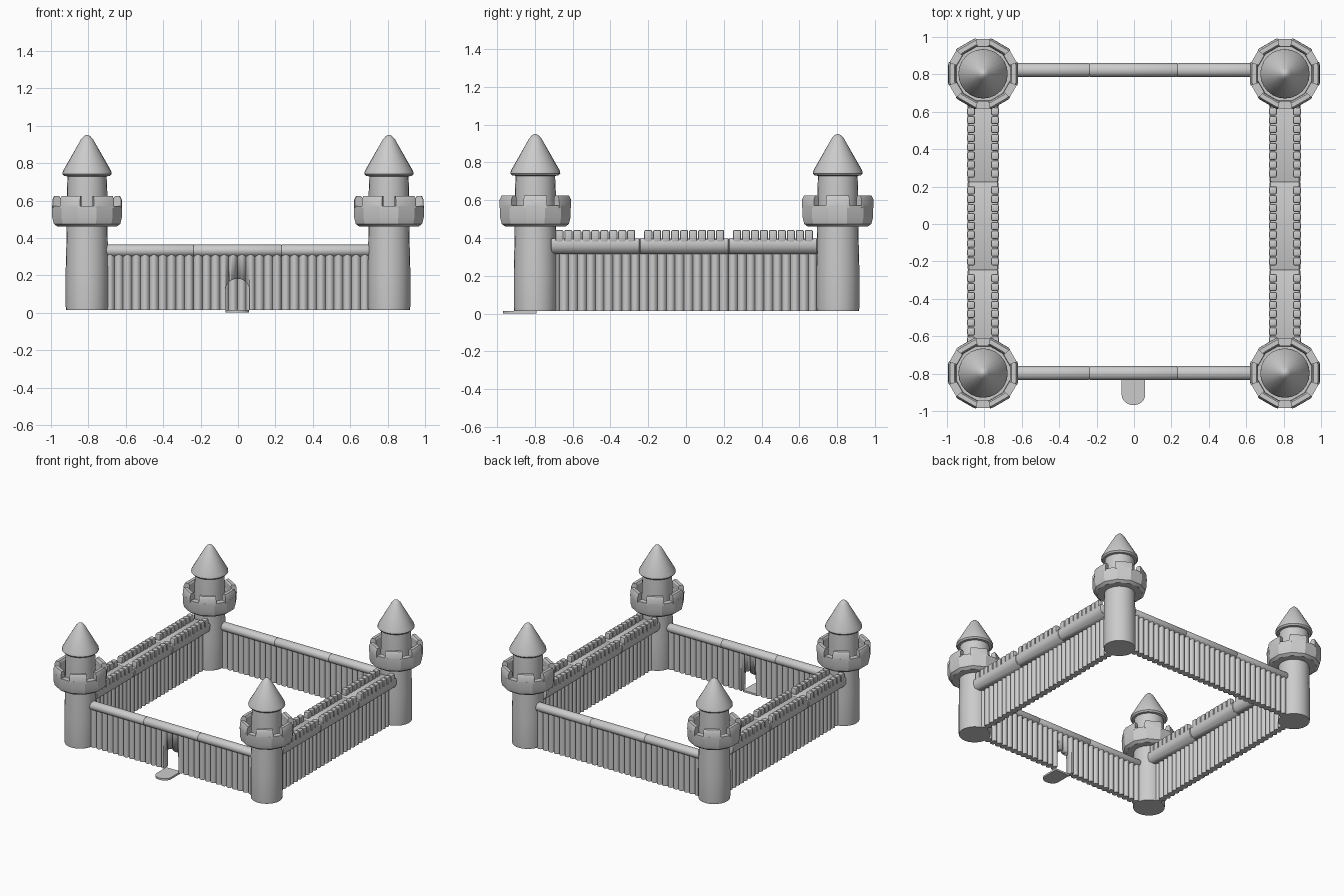
import bpy, bmesh, math
from math import pi, sin, cos, radians

if "Cube" in bpy.data.objects:
    bpy.data.objects.remove(bpy.data.objects["Cube"])

Z0 = 0.015
TX, TYF, TYB = 0.807, -0.797, 0.803


def finish(name, bm, angle=35, loc=(0, 0, 0), rot=0):
    bmesh.ops.remove_doubles(bm, verts=bm.verts, dist=1e-5)
    bmesh.ops.recalc_face_normals(bm, faces=bm.faces)
    me = bpy.data.meshes.new(name)
    bm.to_mesh(me)
    bm.free()
    ob = bpy.data.objects.new(name, me)
    bpy.context.collection.objects.link(ob)
    ob.location = loc
    ob.rotation_euler.z = rot
    me.shade_smooth()
    bpy.ops.object.select_all(action='DESELECT')
    ob.select_set(True)
    bpy.context.view_layer.objects.active = ob
    bpy.ops.object.shade_smooth_by_angle(angle=radians(angle))
    return ob


def lathe(bm, profile, n, offset=0.0):
    rings = [[bm.verts.new((r * cos(offset + 2 * pi * i / n), r * sin(offset + 2 * pi * i / n), z))
              for i in range(n)] for r, z in profile]
    for a, b in zip(rings, rings[1:]):
        for i in range(n):
            j = (i + 1) % n
            bm.faces.new((a[i], a[j], b[j], b[i]))
    bm.faces.new(rings[0])
    bm.faces.new(rings[-1])


def loft(bm, loops):
    rings = [[bm.verts.new(p) for p in lp] for lp in loops]
    n = len(rings[0])
    for a, b in zip(rings, rings[1:]):
        for i in range(n):
            j = (i + 1) % n
            bm.faces.new((a[i], a[j], b[j], b[i]))
    bm.faces.new(rings[0])
    bm.faces.new(rings[-1])


def tower(tag, loc):
    # shaft
    bm = bmesh.new()
    lathe(bm, [(.112, Z0), (.114, .03), (.114, .24), (.111, .36), (.109, .47)], 24)
    finish("tower_shaft_" + tag, bm, loc=loc)
    # twelve-sided parapet bowl
    bm = bmesh.new()
    lathe(bm, [(.10, .46), (.163, .46), (.184, .475), (.193, .51), (.193, .572),
               (.15, .572), (.148, .535), (.09, .535)], 12, pi / 12)
    finish("tower_parapet_" + tag, bm, 25, loc)
    # merlons on the parapet
    bm = bmesh.new()
    prof = [(.15, .56), (.193, .56), (.192, .605), (.182, .625), (.158, .625), (.15, .612)]
    for k in range(6):
        c = k * pi / 3
        loft(bm, [[(r * cos(c + d), r * sin(c + d), z) for r, z in prof]
                  for d in (-.33, -pi / 12, pi / 12, .33)])
    finish("tower_merlons_" + tag, bm, 25, loc)
    # turret and pointed roof
    bm = bmesh.new()
    lathe(bm, [(.108, .53), (.108, .65), (.104, .74)], 24)
    finish("tower_turret_" + tag, bm, loc=loc)
    bm = bmesh.new()
    lathe(bm, [(.09, .728), (.122, .731), (.132, .742), (.129, .758), (.032, .928),
               (.016, .945), (.003, .951)], 24)
    finish("tower_roof_" + tag, bm, loc=loc)


def log_wall(name, length, top, loc, rot=0, n=10):
    # palisade of vertical logs with a scalloped outline
    pitch, side = length / n, []
    for k in range(n):
        for s in range(5):
            t = s / 5
            side.append((-length / 2 + (k + t) * pitch, .009 + .019 * sin(pi * t) ** .6))
    side.append((length / 2, .009))
    outline = [(x, -y) for x, y in side] + [(x, y) for x, y in reversed(side)]
    bm = bmesh.new()
    loft(bm, [[(x, y, z) for x, y in outline] for z in (Z0, top)])
    return finish(name, bm, 50, loc, rot)


def rail(name, prof, length, loc, rot=0):
    # capping beam with small chamfered ends
    h, cz = length / 2, sum(z for _, z in prof) / len(prof)
    bm = bmesh.new()
    loft(bm, [[(x, y * s, cz + (z - cz) * s) for y, z in prof]
              for x, s in ((-h, .94), (-h + .004, 1), (h - .004, 1), (h, .94))])
    finish(name, bm, 40, loc, rot)


for tag, sx, y in (("front_left", -1, TYF), ("front_right", 1, TYF),
                   ("back_left", -1, TYB), ("back_right", 1, TYB)):
    tower(tag, (sx * TX, y, 0))

SEG = .47
round_prof = [(.037 * cos(2 * pi * i / 16), .332 + .033 * sin(2 * pi * i / 16)) for i in range(16)]
walk_prof = [(-.045, .315), (.045, .315), (.068, .328), (.082, .352), (.083, .385),
             (.076, .398), (-.076, .398), (-.083, .385), (-.082, .352), (-.068, .328)]

# front and back walls
gate_wall = None
for tag, y in (("front", TYF), ("back", .823)):
    for k in (-1, 0, 1):
        x = k * SEG - .003
        w = log_wall(f"{tag}_wall_{k + 2}", SEG, .325, (x, y, 0))
        rail(f"{tag}_rail_{k + 2}", round_prof, SEG, (x, y, 0))
        if tag == "front" and k == 0:
            gate_wall = w

# side walls with walkway and two rows of small merlons
for tag, sx in (("left", -1), ("right", 1)):
    for k in (-1, 0, 1):
        loc = (sx * TX, k * SEG - .01, 0)
        log_wall(f"{tag}_wall_{k + 2}", SEG, .33, loc, pi / 2)
        rail(f"{tag}_walkway_{k + 2}", walk_prof, SEG, loc, pi / 2)
        bm = bmesh.new()
        for i in range(9):
            for u in (-1, 1):
                b = bmesh.ops.create_cube(bm, size=1)["verts"]
                for v in b:
                    v.co = (v.co.x * .042 + u * .064, v.co.y * .043 + (i - 4) * .0475, v.co.z * .065 + .411)
        bmesh.ops.bevel(bm, geom=bm.edges[:], offset=.009, segments=2, profile=.5, affect='EDGES')
        finish(f"{tag}_wall_merlons_{k + 2}", bm, 40, loc)

# arched gate opening
GW, SP, GX = .063, .125, -.003
arch = [(-GW, 0)] + [(-GW * cos(pi * i / 12), SP + .057 * sin(pi * i / 12)) for i in range(13)] + [(GW, 0)]
bm = bmesh.new()
loft(bm, [[(x, y, z - (.1 if z == 0 else 0)) for x, z in arch] for y in (-.1, .1)])
cutter = finish("gate_cutter", bm, loc=(GX, TYF, 0))
m = gate_wall.modifiers.new("gate", 'BOOLEAN')
m.object, m.operation, m.solver = cutter, 'DIFFERENCE', 'EXACT'
bpy.context.view_layer.objects.active = gate_wall
bpy.ops.object.modifier_apply(modifier=m.name)
bpy.data.objects.remove(cutter)

# lowered drawbridge with rounded end
bm = bmesh.new()
loft(bm, [[(x, -z * .97, h) for x, z in arch] for h in (0, .014)])
finish("drawbridge", bm, loc=(GX, TYF + .005, 0))
